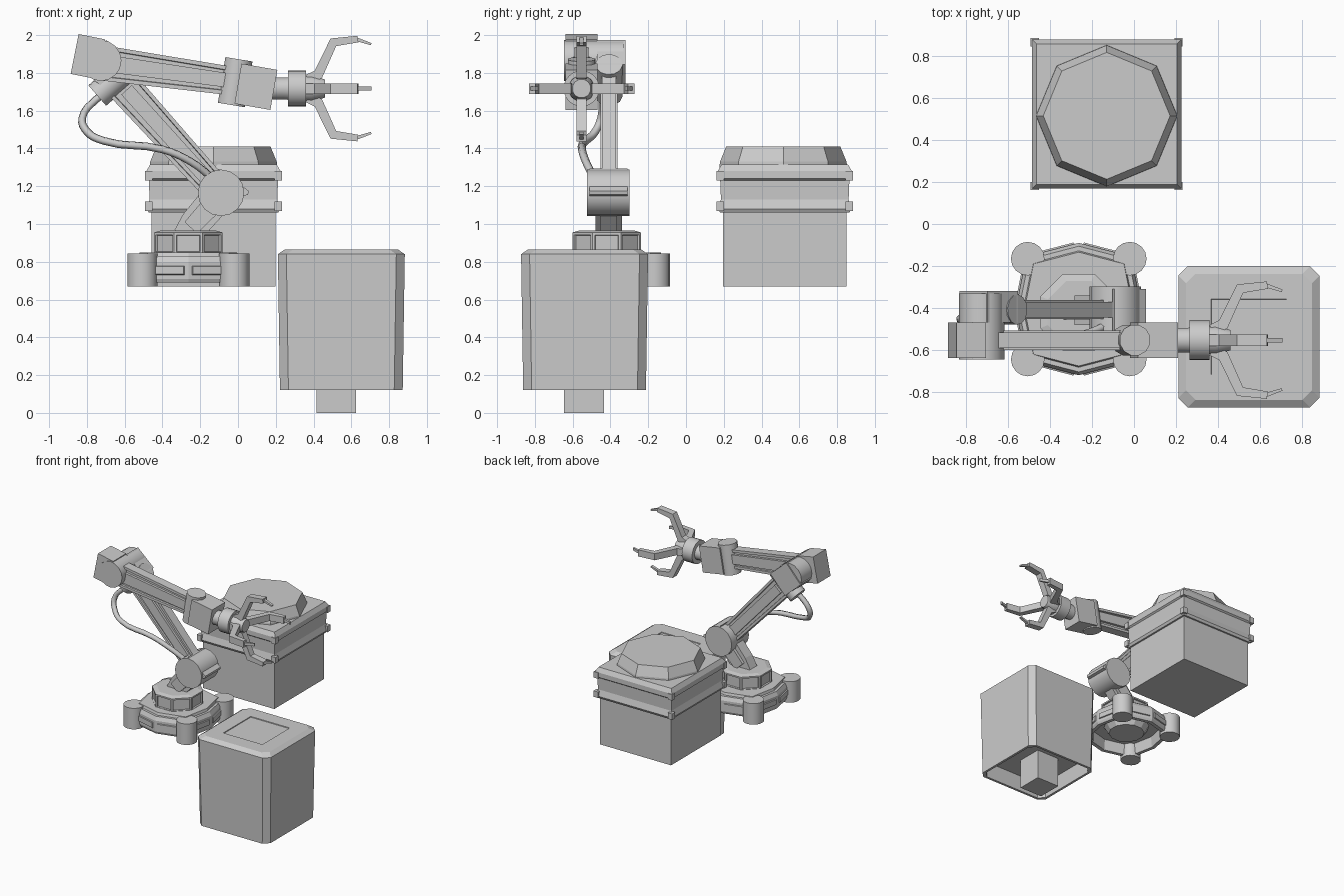
import bpy, bmesh
from math import sin, cos, pi
from mathutils import Vector as V

if "Cube" in bpy.data.objects:
    bpy.data.objects.remove(bpy.data.objects["Cube"])

grey = bpy.data.materials.new("plain grey")
grey.use_nodes = True
grey.diffuse_color = (0.6, 0.6, 0.6, 1)
grey.node_tree.nodes["Principled BSDF"].inputs["Base Color"].default_value = (0.6, 0.6, 0.6, 1)
Y = V((0, 1, 0))


def loft(name, rings, inset=None, smooth=False):
    """Skin a list of equal-length rings, capped; inset = (margin, depth, normal rule)."""
    bm = bmesh.new()
    vs = [[bm.verts.new(p) for p in r] for r in rings]
    n = len(vs[0])
    for a, b in zip(vs, vs[1:]):
        for i in range(n):
            j = (i + 1) % n
            bm.faces.new((a[i], a[j], b[j], b[i]))
    bm.faces.new(vs[0][::-1])
    bm.faces.new(vs[-1])
    bmesh.ops.recalc_face_normals(bm, faces=bm.faces[:])
    bm.normal_update()
    if inset:
        margin, depth, rule = inset
        chosen = [f for f in bm.faces if rule(f.normal)]
        bmesh.ops.inset_individual(bm, faces=chosen, thickness=margin)
        bmesh.ops.inset_individual(bm, faces=chosen, thickness=0.004, depth=depth)
    if smooth:
        for f in bm.faces:
            f.smooth = True
        for e in bm.edges:
            e.smooth = e.calc_face_angle(pi) < 0.6
    me = bpy.data.meshes.new(name)
    bm.to_mesh(me)
    bm.free()
    me.materials.append(grey)
    ob = bpy.data.objects.new(name, me)
    bpy.context.collection.objects.link(ob)
    return ob


def ngon(x, y, r, z, n, turn=0.0):
    return [(x + r * cos(2 * pi * i / n + turn), y + r * sin(2 * pi * i / n + turn), z)
            for i in range(n)]


def square(x, y, h, z):
    return ngon(x, y, h * 2 ** 0.5, z, 4, pi / 4)


def chamfered(x, y, h, z, c=0.045):
    k = h - c
    return [(x + a, y + b, z) for a, b in
            ((h, -k), (h, k), (k, h), (-k, h), (-h, k), (-h, -k), (-k, -h), (k, -h))]


def rod(name, p0, p1, radii, n=16, smooth=True, turn=0.0):
    """Round bar from p0 to p1 with evenly spaced radii."""
    p0, p1 = V(p0), V(p1)
    d = (p1 - p0).normalized()
    u = d.orthogonal().normalized()
    w = d.cross(u)
    rings = []
    for k, r in enumerate(radii):
        c = p0.lerp(p1, k / (len(radii) - 1))
        rings.append([c + r * (cos(2 * pi * i / n + turn) * u + sin(2 * pi * i / n + turn) * w)
                      for i in range(n)])
    return loft(name, rings, smooth=smooth)


def sweep(name, pts, heights, width, side=Y, inset=None):
    """Rectangular bar along a path; width runs along the side vector."""
    pts = [V(p) for p in pts]
    rings = []
    for i, (p, h) in enumerate(zip(pts, heights)):
        ds = [(b - a).normalized() for a, b in zip(pts, pts[1:])][max(i - 1, 0):i + 1]
        d = sum(ds, V()).normalized()
        up, s = d.cross(side) * h / 2, side * width / 2
        rings.append([p + up + s, p + up - s, p - up - s, p - up + s])
    return loft(name, rings, inset)


# Pedestal: hollow below, chamfered, with a shallow panel on top
px, py = 0.547, -0.537
loft("pedestal", [chamfered(px, py, h, z) for h, z in (
    (0.30, 0.25), (0.305, 0.12), (0.325, 0.12), (0.336, 0.84), (0.30, 0.865),
    (0.17, 0.865), (0.168, 0.858))][:5], (0.13, -0.006, lambda n: n.z > 0.9))
loft("pedestal_stub", [square(0.52, -0.54, 0.105, z) for z in (0, 0.25)])

# Crate with overhanging rim and faceted lid
cx, cy = -0.13, 0.523
loft("crate", [square(cx, cy, h, z) for h, z in (
    (0.328, 0.67), (0.328, 1.06), (0.342, 1.06), (0.353, 1.08), (0.338, 1.13), (0.342, 1.23),
    (0.355, 1.24), (0.355, 1.28), (0.335, 1.315))])
loft("crate_lid", [ngon(cx, 0.515, r, z, 8, t) for r, z, t in (
    (0.338, 1.30, 0), (0.335, 1.33, 0), (0.302, 1.41, 0))])
for sx in (-1, 1):
    for sy in (-1, 1):
        for z in (1.07, 1.23):
            loft("crate_corner_clip", [square(cx + sx * 0.342, cy + sy * 0.342, 0.02, z + dz)
                                       for dz in (0, 0.05)])

# Robot base with bowed sides, hollow underside and four round feet
bx, by = -0.263, -0.405


def bowed(s, z):
    k = 0.25
    return [(bx + a * s, by + b * s, z) for a, b in
            ((k, -k), (0.30, 0), (k, k), (0, 0.315), (-k, k), (-0.30, 0), (-k, -k), (0, -0.315))]


loft("robot_base", [bowed(s, z) for s, z in (
    (0.84, 0.78), (0.87, 0.69), (0.97, 0.69), (1, 0.71), (1, 0.80), (0.95, 0.83),
    (0.88, 0.83), (0.86, 0.85))], (0.03, 0.008, lambda n: abs(n.z) < 0.02))
rod("base_hub", (bx, by, 0.72), (bx, by, 0.80), (0.14, 0.19), 12, False)
for sx in (-1, 1):
    for sy in (-1, 1):
        x, y = bx + sx * 0.243, by + sy * 0.24
        rod("base_foot", (x, y, 0.67), (x, y, 0.845), (0.08, 0.08), 16)

# Turntable and leaning neck
loft("turntable", [ngon(bx, -0.42, r, z, 8, pi / 8) for r, z in (
    (0.197, 0.84), (0.197, 0.955), (0.16, 0.965))],
    (0.018, -0.012, lambda n: abs(n.z) < 0.1))
sweep("neck", [(-0.29, -0.41, 0.93), (-0.23, -0.41, 1.0), (-0.10, -0.41, 1.15)],
      (0.12, 0.16, 0.17), 0.09)
sweep("neck_core", [(-0.25, -0.41, 0.98), (-0.10, -0.41, 1.14)], (0.09, 0.11), 0.14)

# Shoulder and upper arm with recessed cheeks
rod("shoulder", (-0.09, -0.525, 1.165), (-0.09, -0.298, 1.165), (0.123, 0.123), 16)
sweep("shoulder_lug", [(-0.12, -0.41, 1.20), (0.055, -0.41, 1.165)], (0.19, 0.02), 0.2)
sweep("upper_arm", [(-0.11, -0.408, 1.18), (-0.63, -0.408, 1.755)], (0.15, 0.18), 0.075,
      inset=(0.028, -0.012, lambda n: abs(n.y) > 0.9))
sweep("upper_arm_spine", [(-0.16, -0.408, 1.235), (-0.59, -0.408, 1.71)], (0.075, 0.075), 0.09)

# Elbow: cross cylinder, rear block and front block
rod("elbow_pin", (-0.745, -0.408, 1.68), (-0.555, -0.408, 1.845), (0.072, 0.072), 12)
sweep("elbow_rear_block", [(-0.62, -0.395, 1.77), (-0.765, -0.395, 1.90)], (0.20, 0.20), 0.15)
rod("elbow_hub", (-0.725, -0.645, 1.865), (-0.725, -0.33, 1.865), (0.108, 0.108), 16)
sweep("elbow_front_block", [(-0.865, -0.553, 1.90), (-0.725, -0.553, 1.872)], (0.215, 0.215), 0.17)

# Forearm
sweep("forearm", [(-0.70, -0.553, 1.85), (-0.02, -0.553, 1.755)], (0.185, 0.15), 0.075,
      inset=(0.03, -0.012, lambda n: abs(n.y) > 0.9))
sweep("forearm_spine", [(-0.66, -0.553, 1.845), (-0.03, -0.553, 1.757)], (0.09, 0.075), 0.092)

# Wrist
rod("wrist_pivot", (-0.035, -0.553, 1.63), (0.005, -0.553, 1.872), (0.075, 0.075), 12)
sweep("wrist_block", [(0.0, -0.553, 1.743), (0.19, -0.553, 1.71)], (0.215, 0.215), 0.17)
hz, hy = 1.717, -0.553
rod("wrist_neck", (0.17, hy, hz), (0.46, hy, hz), (0.06, 0.06, 0.065, 0.07, 0.05), 12)
rod("wrist_collar", (0.265, hy, hz), (0.36, hy, hz), (0.095, 0.095), 24)

# Four bent gripper fingers
for k in range(4):
    a = k * pi / 2
    u, side = V((0, cos(a), sin(a))), V((0, -sin(a), cos(a)))
    path = [V((x, hy, hz)) + u * r for x, r in
            ((0.37, 0.05), (0.425, 0.075), (0.505, 0.245), (0.635, 0.262))]
    sweep("finger", path, (0.05, 0.055, 0.05, 0.035), 0.055, side)
    sweep("fingertip", [path[3] - V((0.01, 0, 0)), V((0.705, hy, hz)) + u * 0.235],
          (0.02, 0.012), 0.022, side)

# Hanging cable between elbow and shoulder
cu = bpy.data.curves.new("cable", "CURVE")
cu.dimensions = "3D"
cu.bevel_depth = 0.021
cu.bevel_resolution = 1
cu.resolution_u = 4
cu.use_fill_caps = True
route = ((-0.66, -0.42, 1.72), (-0.75, -0.44, 1.66), (-0.825, -0.45, 1.56), (-0.80, -0.48, 1.49),
         (-0.71, -0.53, 1.44), (-0.40, -0.55, 1.395), (-0.25, -0.53, 1.33), (-0.12, -0.48, 1.23))
sp = cu.splines.new("BEZIER")
sp.bezier_points.add(len(route) - 1)
for b, p in zip(sp.bezier_points, route):
    b.co = p
    b.handle_left_type = b.handle_right_type = "AUTO"
cu.materials.append(grey)
bpy.context.collection.objects.link(bpy.data.objects.new("cable", cu))
